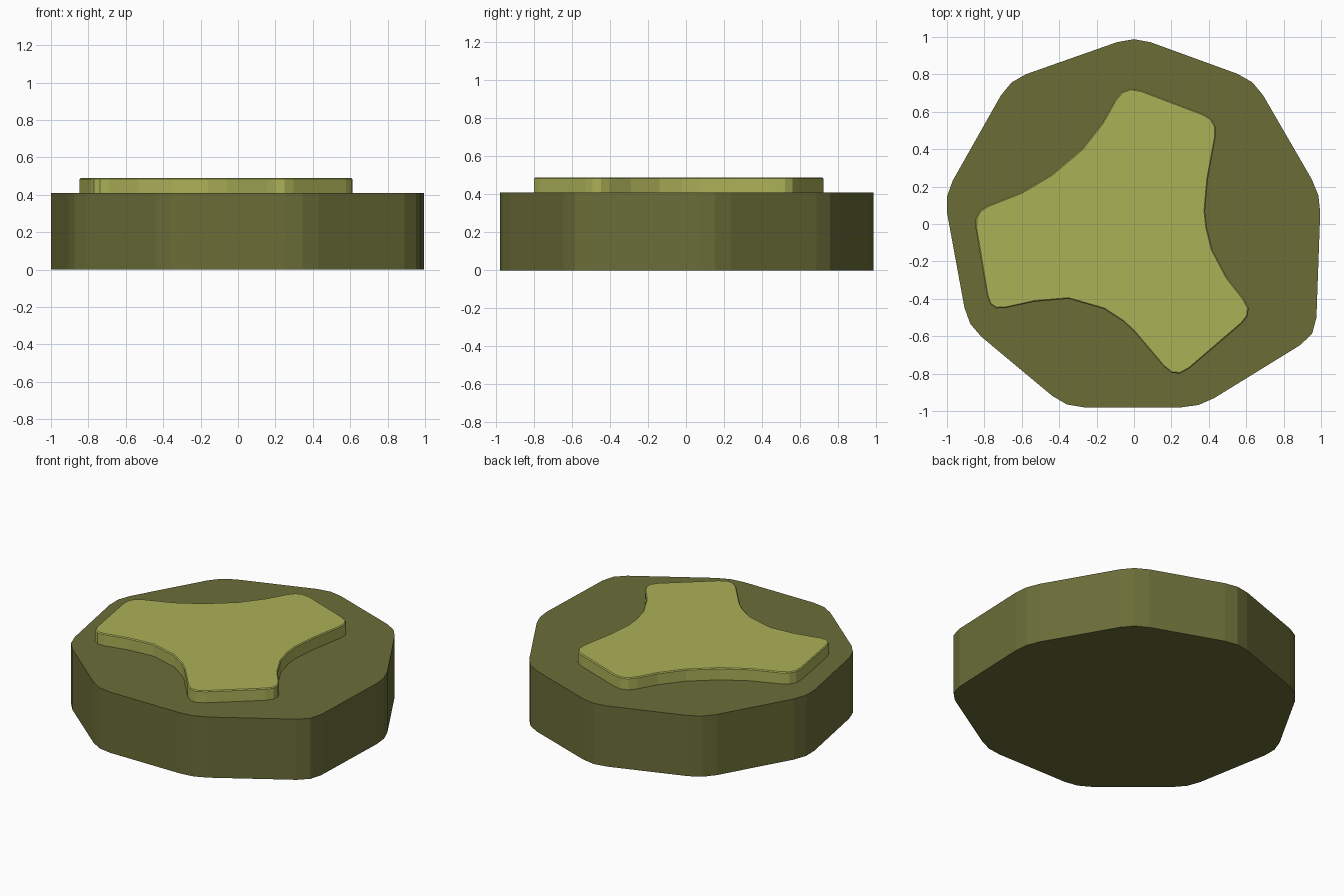
import bpy, bmesh
from mathutils import Vector

if "Cube" in bpy.data.objects:
    bpy.data.objects.remove(bpy.data.objects["Cube"])


def material(name, color):
    m = bpy.data.materials.new(name)
    m.diffuse_color = (*color, 1.0)
    m.use_nodes = True
    m.node_tree.nodes["Principled BSDF"].inputs["Base Color"].default_value = m.diffuse_color
    return m


def rounded_outline(points, segments):
    """Round each corner (x, y, cut) with a small curve; cut 0 keeps the point."""
    out = []
    for i, (x, y, cut) in enumerate(points):
        p = Vector((x, y))
        if cut == 0:
            out.append(p)
            continue
        a = p + (Vector(points[i - 1][:2]) - p).normalized() * cut
        b = p + (Vector(points[(i + 1) % len(points)][:2]) - p).normalized() * cut
        for s in range(segments + 1):
            t = s / segments
            out.append(a * (1 - t) ** 2 + p * 2 * t * (1 - t) + b * t * t)
    return out


def slab(name, outline, z0, z1, mat, bevel=0.0):
    """Extrude a closed outline from z0 to z1, optionally easing the top rim."""
    bm = bmesh.new()
    base = bm.faces.new([bm.verts.new((p.x, p.y, z0)) for p in outline])
    base.normal_update()
    top = bmesh.ops.extrude_face_region(bm, geom=[base], use_keep_orig=True)
    verts = [g for g in top["geom"] if isinstance(g, bmesh.types.BMVert)]
    bmesh.ops.translate(bm, vec=(0, 0, z1 - z0), verts=verts)
    bmesh.ops.recalc_face_normals(bm, faces=bm.faces)
    if bevel:
        rim = [e for e in bm.edges if all(v.co.z > z1 - 1e-4 for v in e.verts)]
        bmesh.ops.bevel(bm, geom=rim, offset=bevel, segments=1, affect='EDGES')
    mesh = bpy.data.meshes.new(name)
    bm.to_mesh(mesh)
    bm.free()
    mesh.materials.append(mat)
    obj = bpy.data.objects.new(name, mesh)
    bpy.context.collection.objects.link(obj)
    return obj


dark_olive = material("dark olive", (0.145, 0.153, 0.039))
light_olive = material("light olive", (0.41, 0.44, 0.096))

# Nine-sided base with softened corners
base_corners = [(0, 1.004), (-.665, .77), (-1.016, .149), (-.889, -.542),
                (-.364, -.98), (.349, -.98), (.972, -.596), (.999, .155),
                (.643, .77)]
slab("base", rounded_outline([(x, y, 0.095) for x, y in base_corners], 2),
     0.0, 0.41, dark_olive)

# Raised three-armed plate: rounded arm corners joined by hollow curves
plate_points = [
    (-.053, .749, .10), (.453, .557, .09),
    (.395, .24, 0), (.38, .07, 0), (.39, -.02, 0), (.42, -.14, 0), (.50, -.29, 0),
    (.645, -.473, .09), (.221, -.837, .10),
    (0, -.575, 0), (-.06, -.52, 0), (-.16, -.455, 0), (-.35, -.40, 0), (-.53, -.415, 0),
    (-.772, -.468, .085), (-.862, .067, .09),
    (-.60, .17, 0), (-.44, .265, 0), (-.28, .40, 0), (-.17, .54, 0)]
slab("raised_plate", rounded_outline(plate_points, 3), 0.40, 0.49, light_olive, 0.006)
